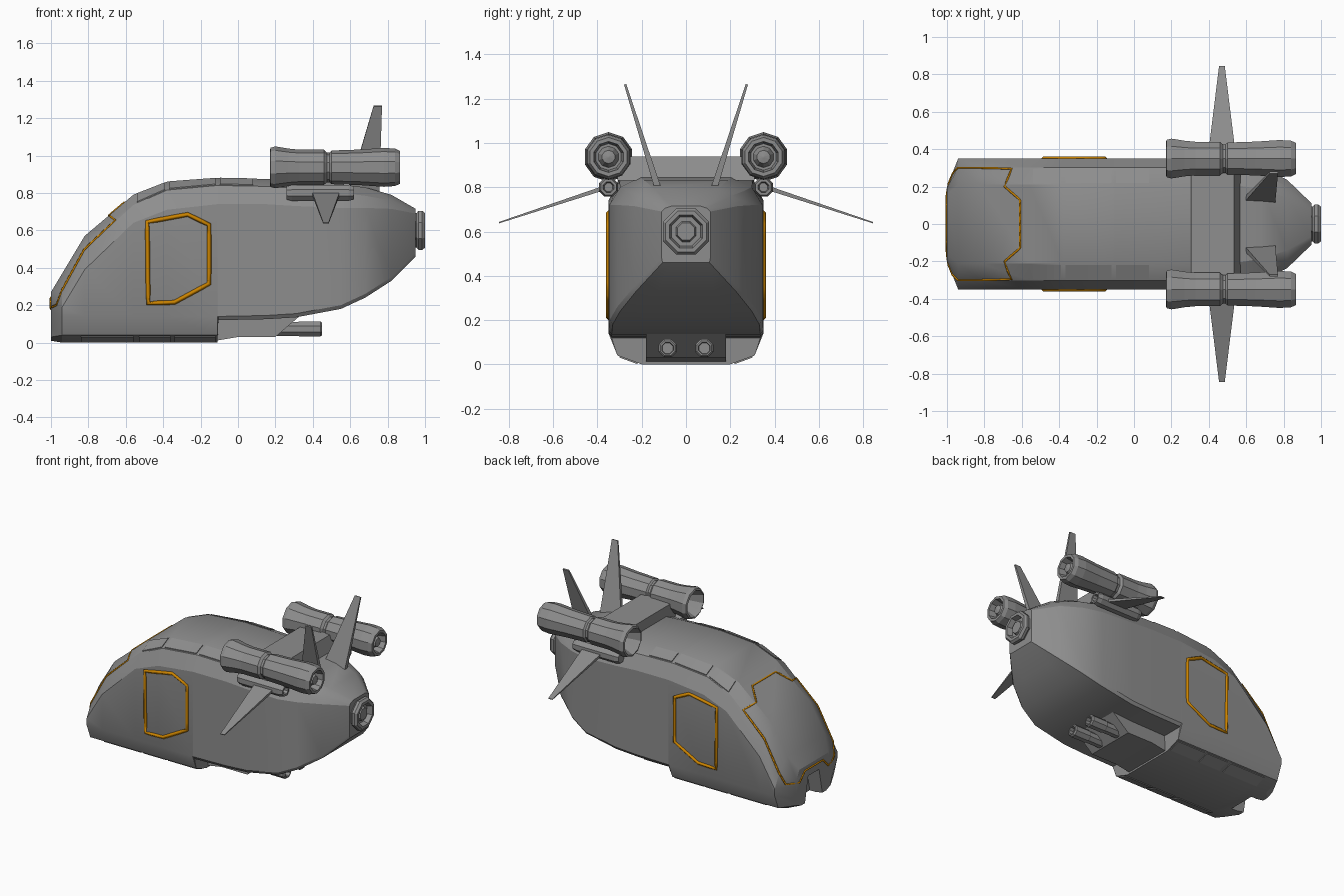
import bpy, bmesh, math
from mathutils import Vector
from mathutils.bvhtree import BVHTree

if "Cube" in bpy.data.objects:
    bpy.data.objects.remove(bpy.data.objects["Cube"], do_unlink=True)


def material(name, rgb):
    m = bpy.data.materials.new(name)
    m.use_nodes = True
    m.diffuse_color = (*rgb, 1)
    m.node_tree.nodes["Principled BSDF"].inputs["Base Color"].default_value = (*rgb, 1)
    return m


GREY = material("hull grey", (0.27, 0.27, 0.27))
ORANGE = material("trim orange", (0.6, 0.23, 0.0))


def add(name, bm, mat=GREY, smooth=True):
    bmesh.ops.recalc_face_normals(bm, faces=bm.faces)
    mesh = bpy.data.meshes.new(name)
    bm.to_mesh(mesh)
    bm.free()
    ob = bpy.data.objects.new(name, mesh)
    bpy.context.collection.objects.link(ob)
    mesh.materials.append(mat)
    if smooth:
        bpy.ops.object.select_all(action="DESELECT")
        ob.select_set(True)
        bpy.context.view_layer.objects.active = ob
        bpy.ops.object.shade_smooth_by_angle(angle=math.radians(25))
    return ob


def loft(name, rings, smooth=False):
    """Skin closed rings of equal length and cap both ends."""
    bm = bmesh.new()
    loops = [[bm.verts.new(p) for p in ring] for ring in rings]
    n = len(loops[0])
    for a, b in zip(loops, loops[1:]):
        for i in range(n):
            j = (i + 1) % n
            bm.faces.new((a[i], a[j], b[j], b[i]))
    bm.faces.new(loops[0])
    bm.faces.new(loops[-1])
    return add(name, bm, GREY, smooth)


def lathe(name, profile, y, z, sides):
    """Turn an (x, radius) profile around an axis along x; the ends are capped."""
    turn = [2 * math.pi * (i + 0.5) / sides for i in range(sides)]
    return loft(name, [[(x, y + r * math.cos(a), z + r * math.sin(a)) for a in turn]
                       for x, r in profile])


# Hull cross-sections: (bottom, chine, side, shoulder, bevel, roof) half outlines
def section(x, w, zb, zs, zm, zt, belly):
    k = w / 0.35
    if belly:
        low = [(0.2 * k, zb), (0.31 * k, zb + 0.04), (w, zb + 0.14)]
    else:
        low = [(0.55 * w, zb), (0.96 * w, zb), (w, zb + 0.02)]
    half = low + [(w, zs), (w * 0.86, zm), (w * 0.6, zt)]
    return [(x, y, z) for y, z in half] + [(x, -y, z) for y, z in reversed(half)]


nose_half = [(0.14, 0.01), (0.19, 0.03), (0.2, 0.08), (0.2, 0.17), (0.19, 0.21), (0.16, 0.27)]
nose = [(-1, y, z) for y, z in nose_half] + [(-1, -y, z) for y, z in reversed(nose_half)]
stations = [
    (-0.94, 0.35, 0, 0.19, 0.28, 0.37, True),
    (-0.82, 0.35, 0, 0.39, 0.50, 0.57, True),
    (-0.56, 0.35, 0, 0.64, 0.735, 0.79, True),
    (-0.38, 0.35, 0, 0.71, 0.815, 0.86, True),
    (-0.11, 0.35, 0, 0.74, 0.84, 0.88, True),
    (-0.105, 0.35, 0.12, 0.74, 0.84, 0.88, False),
    (0.15, 0.35, 0.125, 0.74, 0.835, 0.875, False),
    (0.31, 0.35, 0.135, 0.73, 0.825, 0.865, False),
    (0.55, 0.345, 0.18, 0.72, 0.80, 0.845, False),
    (0.68, 0.31, 0.24, 0.72, 0.785, 0.83, False),
    (0.82, 0.235, 0.33, 0.715, 0.76, 0.79, False),
    (0.95, 0.11, 0.46, 0.69, 0.705, 0.715, False),
]
hull = loft("hull", [nose] + [section(*s) for s in stations], True)
bm = bmesh.new()
bm.from_mesh(hull.data)
surface = BVHTree.FromBMesh(bm)
bm.free()

# Forked notch cut into the chin
cutter = loft("chin_cutter", [[(x, -0.12, -0.1), (x, 0.12, -0.1), (x, 0.06, 0.19), (x, -0.06, 0.19)]
                              for x in (-1.1, -0.9)])
cutter.hide_render = True
mod = hull.modifiers.new("notch", "BOOLEAN")
mod.object, mod.operation, mod.solver = cutter, "DIFFERENCE", "EXACT"
bpy.context.view_layer.objects.active = hull
bpy.ops.object.modifier_apply(modifier="notch")
bpy.data.objects.remove(cutter, do_unlink=True)


# Trim lines that follow the hull skin
def trim(name, points, radius):
    path = []
    for a, b in zip(points, points[1:] + points[:1]):
        a, b = Vector(a), Vector(b)
        steps = max(1, round((b - a).length / 0.05))
        path += [surface.find_nearest(a.lerp(b, i / steps))[0] for i in range(steps)]
    curve = bpy.data.curves.new(name, "CURVE")
    curve.dimensions = "3D"
    curve.bevel_depth = radius
    curve.bevel_resolution = 0
    spline = curve.splines.new("POLY")
    spline.points.add(len(path) - 1)
    for p, co in zip(spline.points, path):
        p.co = (*co, 1)
    spline.use_cyclic_u = True
    curve.materials.append(ORANGE)
    bpy.context.collection.objects.link(bpy.data.objects.new(name, curve))


door = [(-0.48, 0.21), (-0.485, 0.645), (-0.27, 0.685), (-0.155, 0.63), (-0.155, 0.315), (-0.34, 0.215)]
canopy = [(-0.61, 0.13, 0.75), (-0.69, 0.2, 0.68), (-0.66, 0.3, 0.66), (-0.82, 0.3, 0.5),
          (-0.94, 0.3, 0.28), (-0.97, 0.27, 0.2), (-1, 0.16, 0.18), (-1, 0.1, 0.24)]
trim("canopy_trim", canopy + [(x, -y, z) for x, y, z in reversed(canopy)], 0.007)


# Thin plates laid on the hull, cast from above or below
def plate(name, x0, x1, y0, y1, up):
    bm = bmesh.new()
    start, way = (2, -1) if up else (-1, 1)
    rows = []
    for i in range(5):
        x = x0 + (x1 - x0) * i / 4
        hits = [surface.ray_cast(Vector((x, y, start)), Vector((0, 0, way)))[0] for y in (y0, y1)]
        rows.append([[bm.verts.new(h + Vector((0, 0, d * -way))) for h in hits] for d in (-0.01, 0.006)])
    rings = [(lo[0], lo[1], hi[1], hi[0]) for lo, hi in rows]
    for a, b in zip(rings, rings[1:]):
        for i in range(4):
            j = (i + 1) % 4
            bm.faces.new((a[i], a[j], b[j], b[i]))
    bm.faces.new(rings[0])
    bm.faces.new(rings[-1])
    add(name, bm, GREY, False)


# Flat blade from a root edge to a tip edge
def blade(name, root, tip, root_t, tip_t):
    rings = []
    span = Vector(tip[0]) - Vector(root[0])
    normal = Vector((0, -span.z, span.y)).normalized()
    for (a, b), t in ((root, root_t), (tip, tip_t)):
        a, b = Vector(a), Vector(b)
        rings.append([a + normal * t, b + normal * t, b - normal * t, a - normal * t])
    loft(name, rings)


engine = [(0.27, 0.002), (0.27, 0.05), (0.19, 0.085), (0.17, 0.093), (0.175, 0.105), (0.2, 0.112),
          (0.27, 0.1), (0.33, 0.094), (0.46, 0.094), (0.475, 0.08), (0.49, 0.08), (0.5, 0.09),
          (0.65, 0.095), (0.78, 0.104), (0.84, 0.1), (0.865, 0.088), (0.865, 0.07), (0.81, 0.06),
          (0.81, 0.048), (0.85, 0.03), (0.855, 0.002)]
pod = [(0.26, 0.025), (0.26, 0.038), (0.29, 0.046), (0.59, 0.046), (0.62, 0.038), (0.62, 0.026),
       (0.59, 0.02), (0.59, 0.002)]
exhaust = [(0.15, 0.04), (0.32, 0.04), (0.33, 0.044), (0.44, 0.044), (0.45, 0.036), (0.45, 0.028),
           (0.42, 0.026), (0.42, 0.002)]

for s, side in ((-1, "front"), (1, "rear")):
    trim(side + "_door_trim", [(x, s * 0.35, z) for x, z in door], 0.012)
    lathe(side + "_engine", engine, s * 0.35, 0.937, 10)
    lathe(side + "_engine_pod", pod, s * 0.35, 0.8, 8)
    lathe(side + "_belly_exhaust", exhaust, s * 0.083, 0.073, 8)
    blade(side + "_wing", ((0.395, s * 0.36, 0.80), (0.545, s * 0.36, 0.80)),
          ((0.455, s * 0.845, 0.64), (0.485, s * 0.845, 0.64)), 0.01, 0.003)
    blade(side + "_tail_fin", ((0.585, s * 0.125, 0.79), (0.755, s * 0.125, 0.79)),
          ((0.725, s * 0.275, 1.265), (0.77, s * 0.275, 1.265)), 0.015, 0.005)
    for i, (x0, x1) in enumerate(((-0.54, -0.39), (-0.365, -0.12), (-0.095, 0.08))):
        plate(f"{side}_roof_panel_{i}", x0, x1, s * 0.22, s * 0.295, True)
    for i, (x0, x1) in enumerate(((-0.84, -0.56), (-0.53, -0.36), (-0.34, -0.12))):
        plate(f"{side}_belly_panel_{i}", x0, x1, s * 0.22, s * 0.3, False)

# Beam joining the engines
loft("engine_beam", [[(0.3, y, 0.83), (0.305, y, 0.935), (0.535, y, 0.94), (0.57, y, 0.83)]
                     for y in (-0.31, 0.31)])

# Keel behind the belly step
loft("keel", [[(-0.12, y, 0.01), (0, y, 0.03), (0.2, y, 0.03), (0.34, y, 0.15), (-0.12, y, 0.15)]
              for y in (-0.18, 0.18)])

# Tail nozzle
lathe("tail_nozzle", [(0.93, 0.1), (0.955, 0.1), (0.965, 0.113), (0.985, 0.113), (1.0, 0.1),
                      (1.0, 0.08), (0.965, 0.07), (0.965, 0.05), (0.985, 0.042), (0.985, 0.002)],
      0, 0.6, 8)
